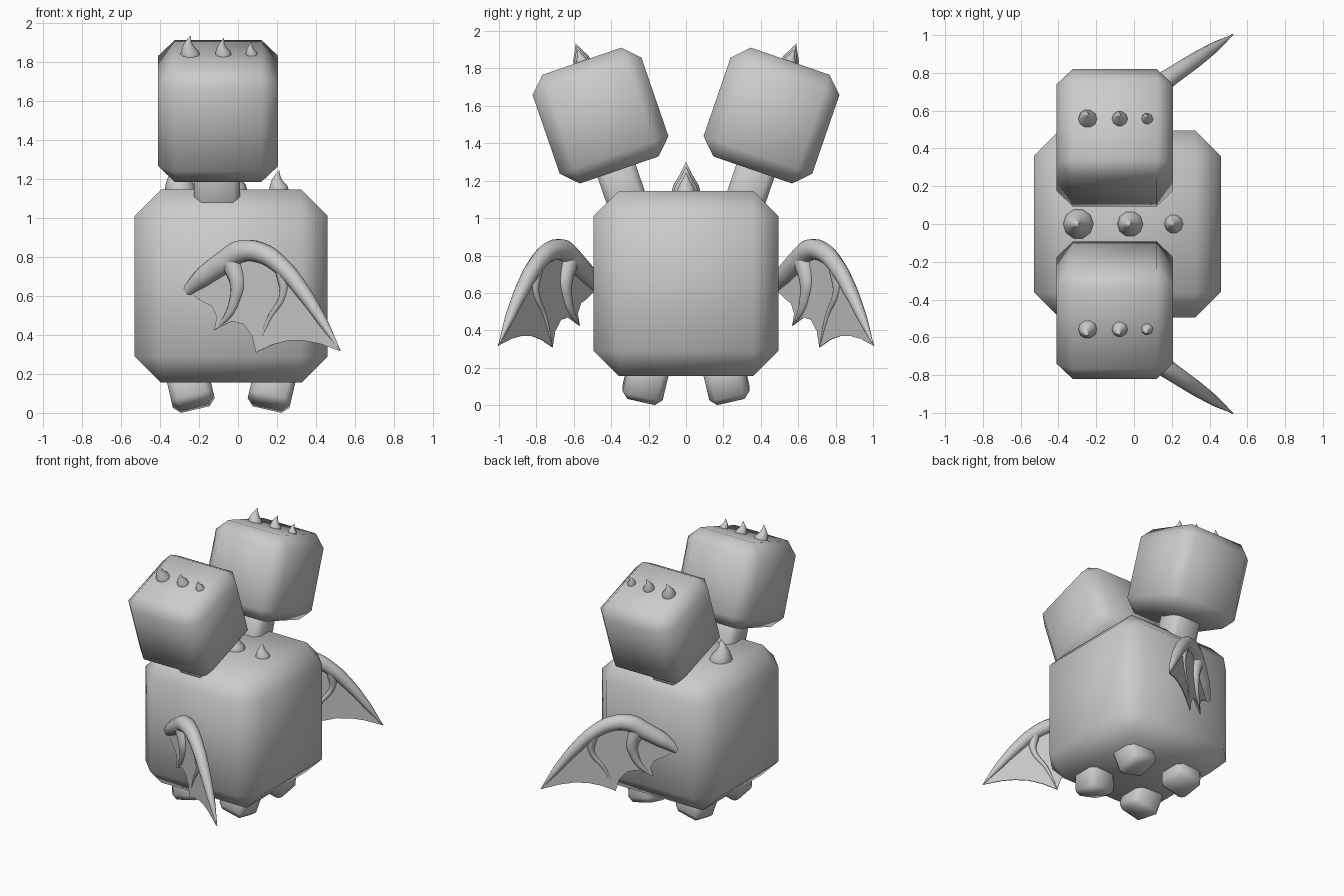
import bpy, bmesh, math
from mathutils import Matrix, Vector

cube = bpy.data.objects.get("Cube")
if cube:
    bpy.data.objects.remove(cube, do_unlink=True)

grey = bpy.data.materials.new("plain grey")
grey.use_nodes = True
GREY = (0.6, 0.6, 0.6, 1)
grey.diffuse_color = GREY
grey.node_tree.nodes["Principled BSDF"].inputs["Base Color"].default_value = GREY

MID_X = -0.035          # centre of the body across x
TILT = math.radians(19)  # outward lean of the necks and heads


def add_object(name, mesh, matrix=Matrix(), smooth=True):
    mesh.materials.clear()
    mesh.materials.append(grey)
    for p in mesh.polygons:
        p.use_smooth = smooth
    ob = bpy.data.objects.new(name, mesh)
    ob.matrix_world = matrix
    bpy.context.collection.objects.link(ob)
    return ob


def from_bmesh(name, bm, matrix=Matrix(), smooth=True):
    bmesh.ops.recalc_face_normals(bm, faces=bm.faces)
    mesh = bpy.data.meshes.new(name)
    bm.to_mesh(mesh)
    bm.free()
    return add_object(name, mesh, matrix, smooth)


def block(name, size, bevel, matrix):
    """Box with a single wide chamfer, shaded smooth."""
    bm = bmesh.new()
    bmesh.ops.create_cube(bm, size=1, matrix=Matrix.Diagonal((*size, 1)))
    ob = from_bmesh(name, bm, matrix)
    mod = ob.modifiers.new("chamfer", "BEVEL")
    mod.width, mod.segments = bevel, 1
    return ob


def spike(name, radius, height, matrix, sides=10):
    """Thorn with a full base and a slightly hooked tip."""
    bm = bmesh.new()
    rings = []
    for h, r, lean in ((-.3, 1, 0), (0, 1, 0), (.2, .9, -.04), (.5, .52, -.22), (.75, .25, -.15)):
        rings.append([bm.verts.new((radius * (r * math.cos(a) + lean), radius * r * math.sin(a), height * h))
                      for a in (math.tau * i / sides for i in range(sides))])
    tip = bm.verts.new((radius * .05, 0, height))
    for i in range(sides):
        j = (i + 1) % sides
        for low, high in zip(rings, rings[1:]):
            bm.faces.new((low[i], low[j], high[j], high[i]))
        bm.faces.new((rings[-1][i], rings[-1][j], tip))
    bm.faces.new(rings[0])
    return from_bmesh(name, bm, matrix)


def wing_point(x, z, side):
    """Wings are flat and sweep outward from the body."""
    return Vector((x, side * (.5 + (x + .22) * .675), z))


def bone(name, points, side):
    """Tapering tube through (x, z, radius) points."""
    cu = bpy.data.curves.new(name, "CURVE")
    cu.dimensions = "3D"
    cu.bevel_depth, cu.bevel_resolution, cu.resolution_u = 1, 3, 6
    cu.use_fill_caps = True
    sp = cu.splines.new("BEZIER")
    sp.bezier_points.add(len(points) - 1)
    for bp, (x, z, r) in zip(sp.bezier_points, points):
        bp.co, bp.radius = wing_point(x, z, side), r
        bp.handle_left_type = bp.handle_right_type = "AUTO"
    tmp = bpy.data.objects.new(name, cu)
    bpy.context.collection.objects.link(tmp)
    bpy.context.view_layer.update()
    dg = bpy.context.evaluated_depsgraph_get()
    mesh = bpy.data.meshes.new_from_object(tmp.evaluated_get(dg))
    bpy.data.objects.remove(tmp, do_unlink=True)
    return add_object(name, mesh)


ARM = [(-.26, .625, .03), (-.17, .70, .055), (-.07, .77, .062), (.01, .825, .06), (.12, .82, .053),
       (.23, .745, .046), (.33, .625, .04), (.43, .475, .027), (.525, .318, .002)]
INNER_FINGER = [(-.03, .77, .055), (0, .66, .042), (-.012, .585, .032), (-.045, .505, .022), (-.12, .425, .002)]
OUTER_FINGER = [(.23, .73, .04), (.232, .605, .02), (.16, .48, .013), (.095, .31, .002)]
# scalloped lower edge of the skin, from wing tip back to the root
SCALLOPS = [(.42, .355), (.34, .37), (.26, .37), (.18, .35), (.095, .31), (.075, .395), (.03, .455), (-.03, .47),
            (-.12, .425), (-.105, .49), (-.13, .545), (-.18, .57)]


def membrane(name, side):
    bm = bmesh.new()
    outline = [p[:2] for p in ARM] + SCALLOPS
    face = bm.faces.new([bm.verts.new(wing_point(x, z, side)) for x, z in outline])
    ext = bmesh.ops.extrude_face_region(bm, geom=[face])
    offset = Vector((-.675 * side, 1, 0)).normalized() * .006 * side
    moved = [v for v in ext["geom"] if isinstance(v, bmesh.types.BMVert)]
    bmesh.ops.translate(bm, vec=offset, verts=moved)
    return from_bmesh(name, bm, smooth=False)


# Body and the row of spikes along its top
block("body", (.99, .99, .99), .135, Matrix.Translation((MID_X, 0, .65)))
for i, (x, r, h) in enumerate(((-.295, .08, .155), (-.02, .068, .13), (.21, .05, .1))):
    spike(f"back_spike_{i + 1}", r, h, Matrix.Translation((x, 0, 1.145)))

for side, label in ((-1, "front"), (1, "rear")):
    # Head, neck and head spikes share one tilted frame
    frame = Matrix.Translation((-.102, side * .457, 1.548)) @ Matrix.Rotation(-side * TILT, 4, "X")
    block(f"{label}_head", (.615, .615, .615), .085, frame)
    block(f"{label}_neck", (.235, .215, .4), .035, frame @ Matrix.Translation((-.005, side * .015, -.42)))
    for i, (x, r, h) in enumerate(((-.143, .05, .105), (.027, .042, .09), (.172, .031, .07))):
        spike(f"{label}_head_spike_{i + 1}", r, h, frame @ Matrix.Translation((x, 0, .305)))

    # Splayed feet
    for sx, hand in ((-1, "right"), (1, "left")):
        turn = Matrix.Rotation(side * math.radians(-13), 4, "X") @ Matrix.Rotation(sx * math.radians(-13), 4, "Y")
        turn = turn.inverted()
        block(f"{label}_{hand}_foot", (.22, .22, .22), .035,
              Matrix.Translation((MID_X + sx * .212, side * .215, .138)) @ turn)

    # Wing
    bone(f"{label}_wing_arm", ARM, side)
    bone(f"{label}_wing_inner_finger", INNER_FINGER, side)
    bone(f"{label}_wing_outer_finger", OUTER_FINGER, side)
    membrane(f"{label}_wing_skin", side)
